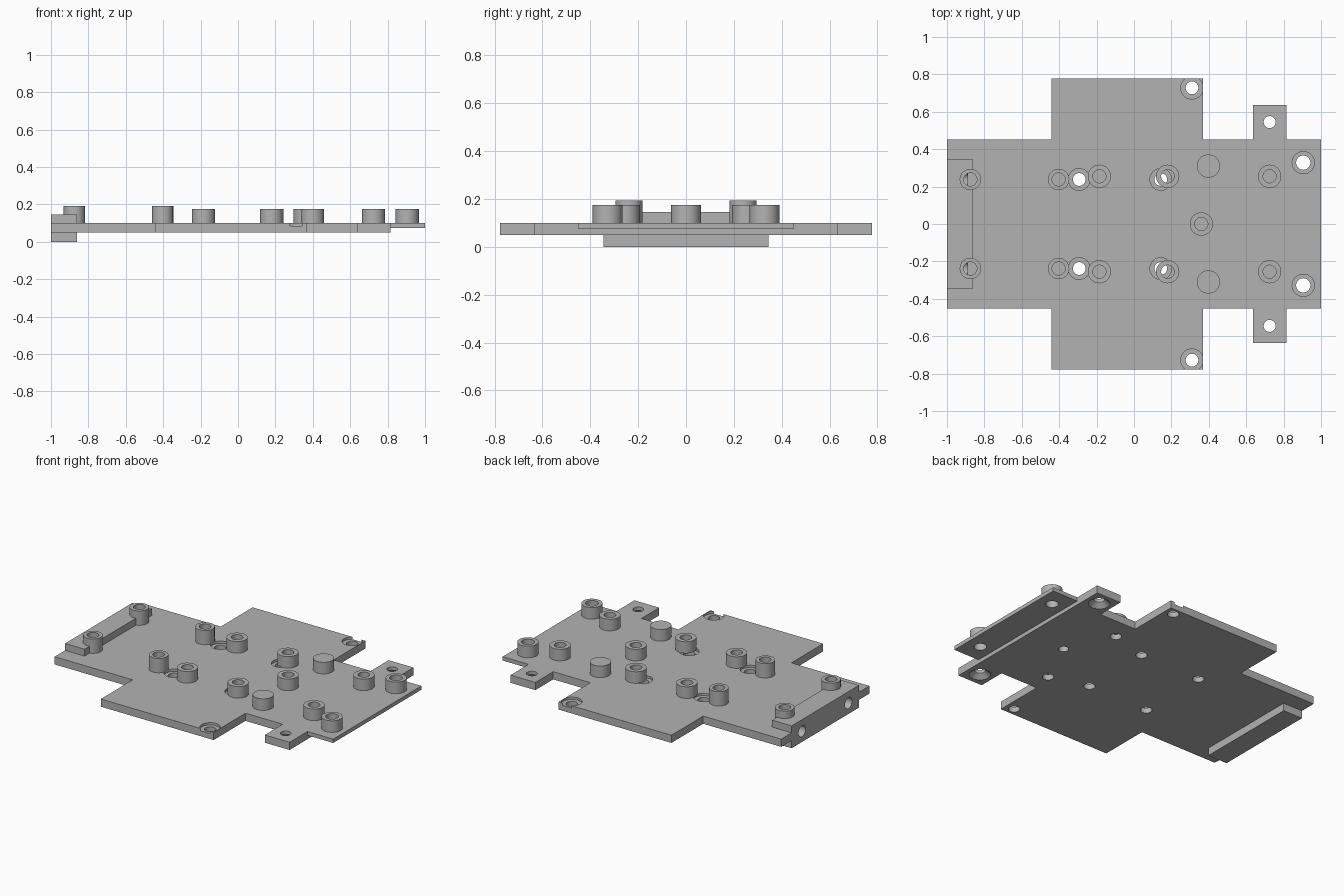
import bpy, bmesh, math
from mathutils import Matrix

if "Cube" in bpy.data.objects:
    bpy.data.objects.remove(bpy.data.objects["Cube"], do_unlink=True)

grey = bpy.data.materials.new("plain_grey")
grey.use_nodes = True
colour = (0.45, 0.45, 0.45, 1)
grey.diffuse_color = colour
grey.node_tree.nodes["Principled BSDF"].inputs["Base Color"].default_value = colour


def finish(name, bm):
    bmesh.ops.recalc_face_normals(bm, faces=bm.faces)
    mesh = bpy.data.meshes.new(name)
    bm.to_mesh(mesh)
    bm.free()
    mesh.materials.append(grey)
    ob = bpy.data.objects.new(name, mesh)
    bpy.context.collection.objects.link(ob)
    return ob


def box(name, x0, x1, half_y, z0, z1):
    bm = bmesh.new()
    m = Matrix.Translation(((x0 + x1) / 2, 0, (z0 + z1) / 2))
    m = m @ Matrix.Diagonal((x1 - x0, 2 * half_y, z1 - z0, 1))
    bmesh.ops.create_cube(bm, size=1, matrix=m)
    return finish(name, bm)


def drum(name, x, y, z0, z1, r0, r1=None, along_x=False):
    # vertical cylinder or cone; along_x lays it down with its middle at x
    bm = bmesh.new()
    m = Matrix.Translation((x, y, (z0 + z1) / 2))
    if along_x:
        m = m @ Matrix.Rotation(math.pi / 2, 4, "Y")
    bmesh.ops.create_cone(bm, cap_ends=True, segments=40, radius1=r0,
                          radius2=r0 if r1 is None else r1,
                          depth=0.2 if along_x else z1 - z0, matrix=m)
    return finish(name, bm)


def combine(target, tool, operation):
    mod = target.modifiers.new("combine", "BOOLEAN")
    mod.operation = operation
    mod.solver = "EXACT"
    mod.object = tool
    bpy.context.view_layer.objects.active = target
    bpy.ops.object.modifier_apply(modifier=mod.name)
    bpy.data.objects.remove(tool, do_unlink=True)


def smooth(ob):
    bpy.ops.object.select_all(action="DESELECT")
    ob.select_set(True)
    bpy.context.view_layer.objects.active = ob
    bpy.ops.object.shade_smooth_by_angle(angle=math.radians(30))


# Base plate: stepped outline, mirrored across the long axis
BOTTOM, TOP = 0.05, 0.10
half = [(-1, 0.452), (-0.44, 0.452), (-0.44, 0.778), (0.37, 0.778),
        (0.37, 0.452), (0.637, 0.452), (0.637, 0.635), (0.815, 0.635),
        (0.815, 0.452), (1, 0.452)]
outline = half + [(x, -y) for x, y in reversed(half)]
bm = bmesh.new()
face = bm.faces.new([bm.verts.new((x, y, BOTTOM)) for x, y in outline])
top = bmesh.ops.extrude_face_region(bm, geom=[face])
bmesh.ops.translate(bm, vec=(0, 0, TOP - BOTTOM),
                    verts=[v for v in top["geom"] if isinstance(v, bmesh.types.BMVert)])
plate = finish("base_plate", bm)

# Thin lip at one end, thick bar at the other
combine(plate, box("lip_cutter", 0.815, 1.1, 0.7, 0, 0.075), "DIFFERENCE")
combine(plate, box("end_bar", -1, -0.86, 0.345, 0, 0.145), "UNION")

# Holes
HOLE = 0.034


def cut(*args, **kw):
    combine(plate, drum("cutter", *args, **kw), "DIFFERENCE")


for side in (1, -1):
    # screw holes with a recess in the upper face
    for x, y, r in ((0.31, 0.728, 0.06), (-0.293, 0.238, 0.058), (0.143, 0.238, 0.058)):
        cut(x, side * y, -0.1, 0.3, HOLE)
        cut(x, side * y, 0.085, 0.2, r)
    # countersunk tab holes
    cut(0.725, side * 0.545, -0.1, 0.3, 0.032)
    cut(0.725, side * 0.545, 0.04, 0.08, 0.075, 0.03)
    # lip holes
    cut(0.905, side * 0.328, -0.1, 0.3, 0.038)
    # blind holes under the solid pegs
    cut(0.4, side * 0.31, 0, 0.085, HOLE)
    # bar: holes from the end meeting the upright ones
    cut(-0.99, side * 0.238, 0.07, 0.07, 0.036, along_x=True)
    cut(-0.875, side * 0.238, 0.06, 0.3, 0.035)
cut(0.54, 0, 0, 0.085, 0.03)
smooth(plate)


# Standoffs
def standoff(name, x, y, z, r, bore):
    ob = drum(name, x, y, TOP, z, r)
    if bore:
        combine(ob, drum("bore", x, y, 0, 0.4, bore), "DIFFERENCE")
    smooth(ob)


pairs = [("lip_standoff", 0.905, 0.328, 0.175, 0.062, 0.038),
         ("front_standoff", 0.725, 0.255, 0.175, 0.062, 0.035),
         ("solid_peg", 0.398, 0.31, 0.175, 0.062, 0),
         ("inner_standoff", 0.18, 0.255, 0.175, 0.062, 0.035),
         ("middle_standoff", -0.185, 0.255, 0.175, 0.062, 0.035),
         ("tall_standoff", -0.403, 0.238, 0.193, 0.057, 0.035),
         ("bar_standoff", -0.875, 0.238, 0.193, 0.057, 0.035)]
for name, x, y, *rest in pairs:
    standoff(name + "_left", x, y, *rest)
    standoff(name + "_right", x, -y, *rest)
standoff("centre_standoff", 0.36, 0, 0.175, 0.062, 0.035)
